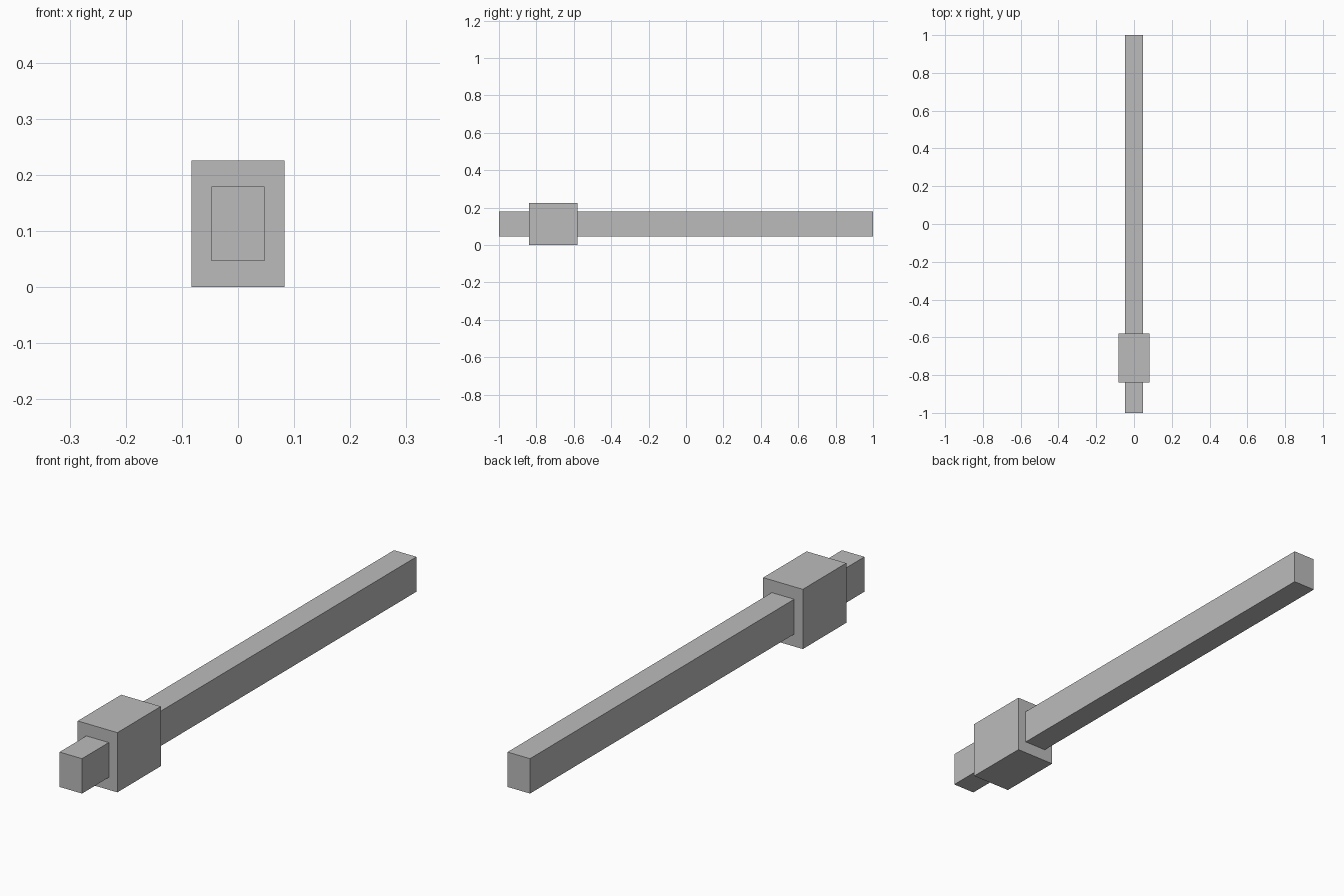
import bpy
from mathutils import Vector

cube = bpy.data.objects.get("Cube")
if cube:
    bpy.data.objects.remove(cube, do_unlink=True)

# Single plain grey
grey = bpy.data.materials.new("plain_grey")
grey.use_nodes = True
colour = (0.5, 0.5, 0.5, 1)
grey.diffuse_color = colour
grey.node_tree.nodes["Principled BSDF"].inputs["Base Color"].default_value = colour


def block(name, low, high):
    """Flat-faced box between two opposite corners."""
    low, high = Vector(low), Vector(high)
    bpy.ops.mesh.primitive_cube_add(size=1)
    obj = bpy.context.object
    obj.name = obj.data.name = name
    for v in obj.data.vertices:
        v.co = (low + high) / 2 + v.co * (high - low)
    obj.data.materials.append(grey)
    return obj


# Long bar running front to back
block("long_bar", (-0.047, -1, 0.047), (0.047, 1, 0.179))

# Thicker collar around the bar near the front
block("collar", (-0.083, -0.84, 0), (0.083, -0.58, 0.226))
